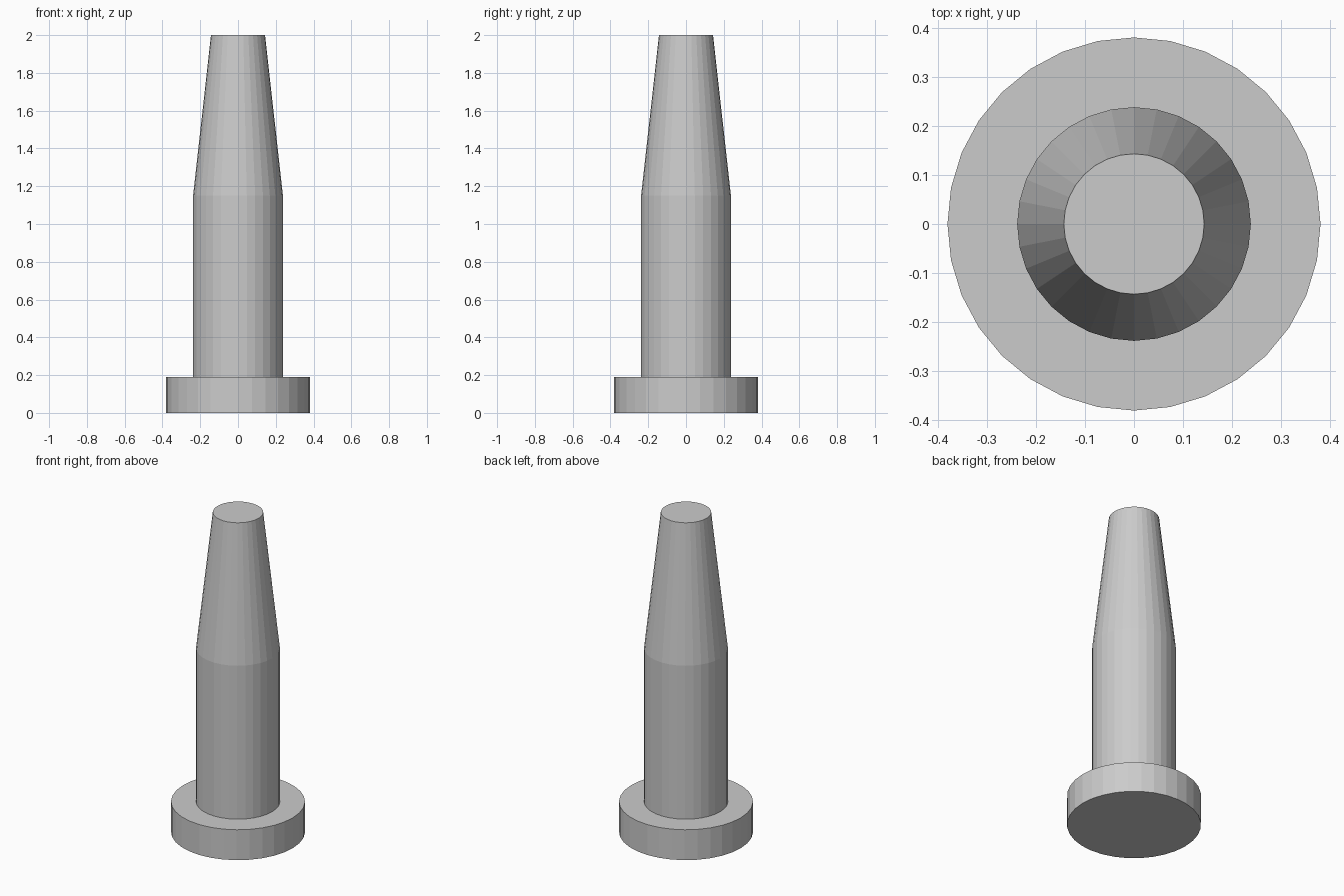
import bpy
import bmesh
from math import tau
from mathutils import Matrix

if "Cube" in bpy.data.objects:
    bpy.data.objects.remove(bpy.data.objects["Cube"])

SIDES = 32


def lathe(name, profile):
    """Revolve (radius, z) points about z and cap both ends."""
    bm = bmesh.new()
    rings = []
    for radius, z in profile:
        ring = bmesh.ops.create_circle(
            bm, segments=SIDES, radius=radius,
            matrix=Matrix.Translation((0, 0, z)))["verts"]
        rings.append(ring)
    for low, high in zip(rings, rings[1:]):
        for i in range(SIDES):
            j = (i + 1) % SIDES
            bm.faces.new((low[i], low[j], high[j], high[i]))
    bm.faces.new(rings[0])
    bm.faces.new(rings[-1])
    bmesh.ops.recalc_face_normals(bm, faces=bm.faces)
    mesh = bpy.data.meshes.new(name)
    bm.to_mesh(mesh)
    bm.free()
    obj = bpy.data.objects.new(name, mesh)
    bpy.context.collection.objects.link(obj)
    return obj


# Flanged pin: wide foot, straight shank, tapered flat tip
lathe("tapered_pin", [
    (0.38, 0.0), (0.38, 0.19),
    (0.238, 0.19), (0.238, 1.15),
    (0.143, 2.0),
])
